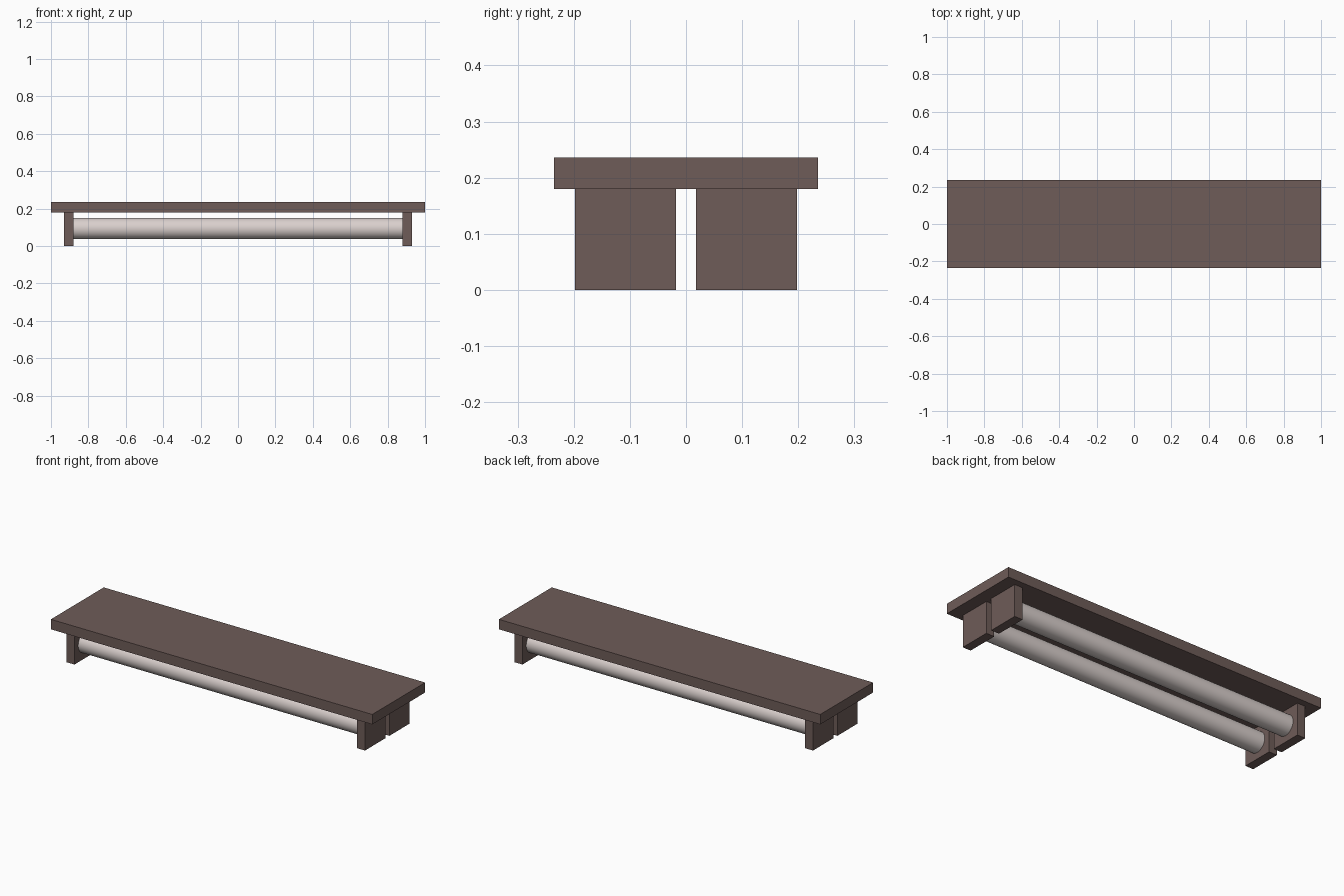
import bpy
import math

if "Cube" in bpy.data.objects:
    bpy.data.objects.remove(bpy.data.objects["Cube"])


def material(name, rgb):
    m = bpy.data.materials.new(name)
    m.diffuse_color = (*rgb, 1)
    m.use_nodes = True
    m.node_tree.nodes["Principled BSDF"].inputs["Base Color"].default_value = m.diffuse_color
    return m


brown = material("brown_metal", (0.158, 0.107, 0.098))
pale = material("pale_tube", (0.70, 0.63, 0.61))


def box(name, x, y, z, mat):
    """Box from (min, max) ranges on each axis."""
    bpy.ops.mesh.primitive_cube_add(size=1, location=[sum(r) / 2 for r in (x, y, z)])
    ob = bpy.context.object
    ob.name = name
    ob.scale = [r[1] - r[0] for r in (x, y, z)]
    bpy.ops.object.transform_apply(location=False, rotation=False, scale=True)
    ob.data.materials.append(mat)
    return ob


# Flat housing slab
box("housing", (-1, 1), (-0.235, 0.235), (0.18, 0.236), brown)

for side, sy in (("front", -1), ("back", 1)):
    yc = sy * 0.108
    # End holders
    for end, sx in (("left", -1), ("right", 1)):
        xc = sx * 0.904
        box(f"{side}_{end}_holder", (xc - 0.025, xc + 0.025),
            (yc - 0.09, yc + 0.09), (0, 0.18), brown)
    # Lamp tube between the holders
    bpy.ops.mesh.primitive_cylinder_add(vertices=32, radius=0.057, depth=1.76,
                                        location=(0, yc, 0.093),
                                        rotation=(0, math.pi / 2, 0))
    tube = bpy.context.object
    tube.name = f"{side}_tube"
    tube.data.materials.append(pale)
    bpy.ops.object.shade_smooth_by_angle(angle=math.radians(40))
